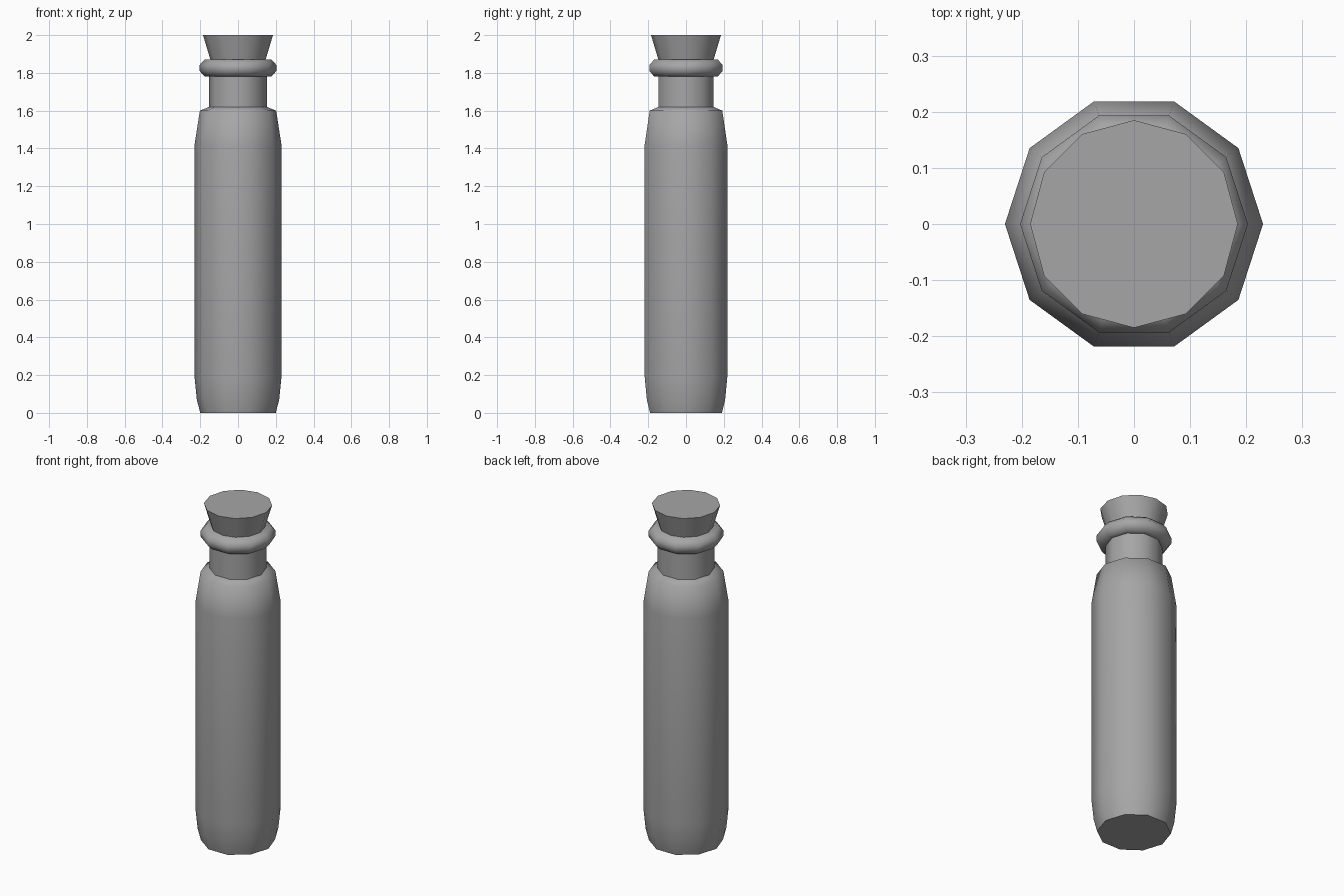
import bpy, bmesh, math

cube = bpy.data.objects.get("Cube")
if cube:
    bpy.data.objects.remove(cube)

grey = bpy.data.materials.new("plain grey")
grey.use_nodes = True
COLOUR = (0.38, 0.38, 0.38, 1)
grey.diffuse_color = COLOUR
grey.node_tree.nodes["Principled BSDF"].inputs["Base Color"].default_value = COLOUR


def lathe(name, profile, sides, angle):
    """Turn a (radius, height) profile around z, closed with flat caps."""
    bm = bmesh.new()
    rings = []
    for radius, z in profile:
        rings.append([bm.verts.new((radius * math.cos(i * math.tau / sides),
                                    radius * math.sin(i * math.tau / sides), z))
                      for i in range(sides)])
    for low, high in zip(rings, rings[1:]):
        for i in range(sides):
            j = (i + 1) % sides
            bm.faces.new((low[i], low[j], high[j], high[i]))
    bm.faces.new(rings[0][::-1])
    bm.faces.new(rings[-1])
    mesh = bpy.data.meshes.new(name)
    bm.to_mesh(mesh)
    bm.free()
    mesh.materials.append(grey)
    obj = bpy.data.objects.new(name, mesh)
    bpy.context.collection.objects.link(obj)
    bpy.ops.object.select_all(action='DESELECT')
    obj.select_set(True)
    bpy.context.view_layer.objects.active = obj
    bpy.ops.object.shade_smooth_by_angle(angle=math.radians(angle))
    return obj


# Bottle: rounded base, straight body, shoulder, neck and rolled lip
lathe("bottle", [(0.2, 0), (0.218, 0.07), (0.23, 0.19), (0.23, 1.42),
                 (0.202, 1.6), (0.153, 1.62), (0.153, 1.78),
                 (0.178, 1.782), (0.203, 1.81), (0.203, 1.842),
                 (0.178, 1.87)], 10, 62)

# Tapered stopper pushed into the neck
lathe("stopper", [(0.125, 1.8), (0.185, 2)], 12, 40)
